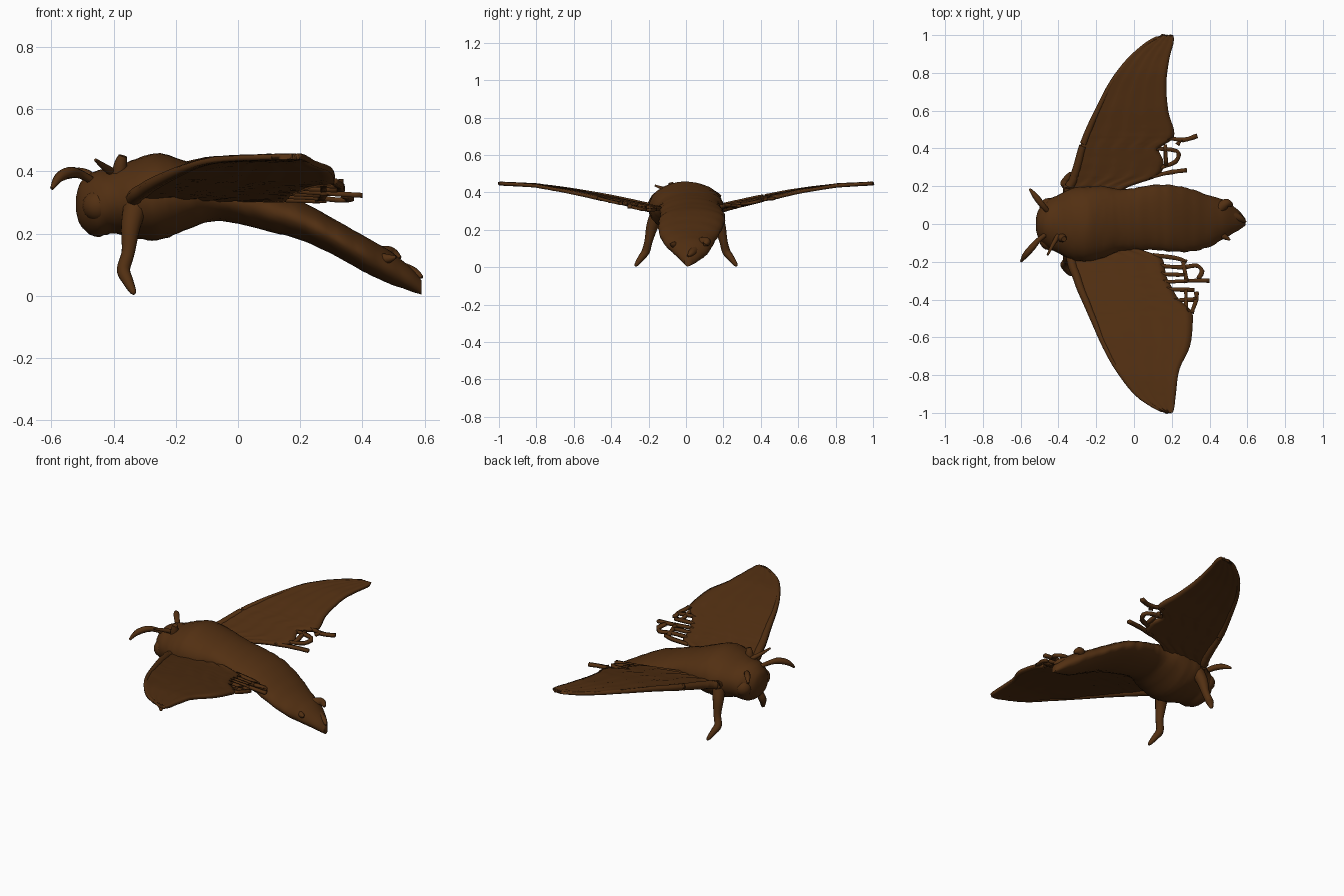
import bpy, bmesh, math, random
from mathutils import Vector

if "Cube" in bpy.data.objects:
    bpy.data.objects.remove(bpy.data.objects["Cube"])

random.seed(4)
brown = bpy.data.materials.new("dark brown")
brown.diffuse_color = (0.085, 0.029, 0.006, 1)
brown.use_nodes = True
brown.node_tree.nodes["Principled BSDF"].inputs["Base Color"].default_value = brown.diffuse_color


def finish(name, bm, solid=0):
    bmesh.ops.recalc_face_normals(bm, faces=bm.faces)
    me = bpy.data.meshes.new(name)
    bm.to_mesh(me)
    bm.free()
    me.materials.append(brown)
    ob = bpy.data.objects.new(name, me)
    bpy.context.collection.objects.link(ob)
    for p in me.polygons:
        p.use_smooth = True
    if solid:
        m = ob.modifiers.new("thickness", 'SOLIDIFY')
        m.thickness, m.offset = solid, 0
    bpy.context.view_layer.objects.active = ob
    ob.select_set(True)
    bpy.ops.object.shade_smooth_by_angle(angle=math.radians(50))
    ob.select_set(False)
    return ob


def spline(pts, steps):
    """Catmull-Rom through tuples of any length."""
    p = [pts[0]] + list(pts) + [pts[-1]]
    out = []
    for i in range(1, len(p) - 2):
        for k in range(steps):
            t = k / steps
            out.append([0.5 * (2 * b + (c - a) * t + (2 * a - 5 * b + 4 * c - d) * t * t
                               + (3 * b - a - 3 * c + d) * t ** 3)
                        for a, b, c, d in zip(*p[i - 1:i + 3])])
    return out + [list(pts[-1])]


def skin(bm, rings):
    vs = [[bm.verts.new(c) for c in r] for r in rings]
    n = len(vs[0])
    for a, b in zip(vs, vs[1:]):
        for i in range(n):
            bm.faces.new((a[i], a[(i + 1) % n], b[(i + 1) % n], b[i]))
    bm.faces.new(vs[0])
    bm.faces.new(vs[-1])


def tube(name, pts, steps=5, sides=10):
    """Tapered tube through (x, y, z, radius)."""
    path = spline(pts, steps)
    rings = []
    for i, q in enumerate(path):
        a, b = path[max(i - 1, 0)], path[min(i + 1, len(path) - 1)]
        d = (Vector(b[:3]) - Vector(a[:3])).normalized()
        u = d.cross(Vector((0.3, 0.9, 0.2))).normalized()
        v = d.cross(u)
        rings.append([Vector(q[:3]) + q[3] * (u * math.cos(t) + v * math.sin(t))
                      for t in [k * math.tau / sides for k in range(sides)]])
    bm = bmesh.new()
    skin(bm, rings)
    return finish(name, bm)


# Body: x, bottom z, top z, centre y, half width
body = [(-.52, .27, .32, 0, .025), (-.505, .225, .365, 0, .075), (-.46, .19, .40, 0, .125),
        (-.40, .20, .412, 0, .155), (-.33, .185, .44, 0, .19), (-.25, .18, .458, 0, .20),
        (-.16, .215, .43, .01, .19), (-.08, .24, .40, .02, .165), (0, .232, .375, .025, .165),
        (.1, .207, .34, .035, .172), (.2, .18, .305, .03, .175), (.3, .135, .252, .02, .165),
        (.4, .08, .195, .015, .135), (.48, .042, .15, .025, .10), (.55, .017, .095, .02, .055),
        (.59, .004, .05, .01, .018)]
rings = []
for x, lo, hi, cy, w in spline(body, 6):
    # abdomen segments and furry unevenness
    seg = 1 + (.025 * (abs(math.sin(x * math.pi / .075)) - .5) if x > -.02 else 0)
    cz, h = (lo + hi) / 2, (hi - lo) / 2
    ring = []
    for k in range(28):
        t = k * math.tau / 28
        r = seg * (1 + random.uniform(-.012, .012))
        ring.append((x, cy + w * r * math.cos(t), max(.001, cz + h * r * math.sin(t))))
    rings.append(ring)
bm = bmesh.new()
skin(bm, rings)
finish("body", bm)


# Wing height by distance from the body and position along the chord
HEIGHT = [(0, .29), (.2, .325), (.4, .368), (.6, .408), (.8, .438), (1.01, .448)]


def wing_z(x, y):
    y = abs(y)
    for (a, za), (b, zb) in zip(HEIGHT, HEIGHT[1:]):
        if y <= b:
            z = za + (zb - za) * (y - a) / (b - a)
            break
    return z - .035 * max(0, x) / .4 * max(0, 1 - y * 1.1) - .5 * max(0, -.24 - x) ** 2


def wing(name, rows, side):
    """Sheet from rows of (span, leading x, trailing x)."""
    bm = bmesh.new()
    prev = None
    for y, lead, trail in spline(rows, 4):
        line = []
        for i in range(15):
            x = lead + (trail - lead) * i / 14
            y2 = min(y, .999)
            z = wing_z(x, y2) + .004 * math.sin(i * 2.1) * (1 - .7 * y2) + random.uniform(-.001, .001)
            line.append(bm.verts.new((x, side * y2, z)))
        if prev:
            for i in range(14):
                bm.faces.new((prev[i], prev[i + 1], line[i + 1], line[i]))
        prev = line
    finish(name, bm, .018)
    # thick vein on the leading edge
    tube(name + "_front_edge",
         [(l + .012, side * min(y, .985), wing_z(l, y), .03 - .02 * min(1, y * 1.2))
          for y, l, _ in rows[:-1]], 4, 8)


left_rows = [(.13, -.35, -.10), (.19, -.355, -.05), (.22, -.34, .02), (.26, -.325, .13),
             (.33, -.305, .155), (.40, -.287, .13), (.45, -.27, .20), (.5, -.25, .21),
             (.6, -.205, .18), (.75, -.13, .17), (.87, -.04, .185), (.95, .05, .205),
             (.985, .11, .208), (1.0, .15, .2)]
right_rows = [(.12, -.34, -.05), (.14, -.35, .03), (.18, -.345, .14), (.23, -.335, .16),
              (.28, -.315, .17), (.34, -.295, .20), (.40, -.27, .235), (.46, -.245, .30),
              (.52, -.22, .31), (.65, -.165, .295), (.77, -.10, .24), (.9, 0, .22),
              (.97, .1, .212), (1.0, .17, .2)]
wing("left_wing", left_rows, 1)
wing("right_wing", right_rows, -1)


# Torn rear fringes: narrow strips that follow the wing surface
def ribbon(name, pts, width=.022):
    bm = bmesh.new()
    prev = None
    path = spline(pts, 3)
    for i, (x, y) in enumerate(path):
        a, b = path[max(i - 1, 0)], path[min(i + 1, len(path) - 1)]
        d = Vector((b[0] - a[0], b[1] - a[1], 0)).normalized()
        w = width / 2 * random.uniform(.75, 1.2)
        p = Vector((x, y, wing_z(x, y)))
        cur = [bm.verts.new(p + s * w * Vector((-d.y, d.x, 0))) for s in (-1, 1)]
        if prev:
            bm.faces.new((prev[0], prev[1], cur[1], cur[0]))
        prev = cur
    finish(name, bm, .016)


left_strips = [[(.17, .46), (.26, .445), (.335, .467)], [(.25, .45), (.23, .42)],
               [(.12, .4), (.23, .385), (.22, .33), (.14, .3)], [(.165, .42), (.17, .31)],
               [(.08, .25), (.2, .275), (.28, .285)]]
right_strips = [[(.1, -.165), (.22, -.18), (.28, -.2)],
                [(.13, -.22), (.25, -.23), (.33, -.22), (.36, -.25), (.34, -.29)],
                [(.13, -.265), (.27, -.27)], [(.13, -.31), (.3, -.3), (.4, -.3)],
                [(.17, -.345), (.32, -.35)], [(.26, -.2), (.28, -.31)],
                [(.33, -.36), (.33, -.4), (.305, -.47)], [(.2, -.405), (.33, -.4)],
                [(.275, -.34), (.275, -.47)]]
for i, s in enumerate(left_strips):
    ribbon(f"left_torn_strip_{i}", s)
for i, s in enumerate(right_strips):
    ribbon(f"right_torn_strip_{i}", s)

# Front legs
for side, name in ((1, "left"), (-1, "right")):
    tube(name + "_front_leg",
         [(-.33, side * .15, .29, .04), (-.345, side * .18, .22, .032), (-.353, side * .2, .14, .022),
          (-.368, side * .215, .085, .022), (-.355, side * .24, .05, .018),
          (-.338, side * .265, .015, .011), (-.335, side * .27, .005, .004)])
    # eyes
    bm = bmesh.new()
    bmesh.ops.create_uvsphere(bm, u_segments=16, v_segments=10, radius=.05)
    bmesh.ops.translate(bm, verts=bm.verts, vec=(-.45, side * .088, .29))
    finish(name + "_eye", bm)

# Antennae
tube("right_antenna", [(-.46, -.05, .365, .012), (-.505, -.085, .39, .014), (-.54, -.125, .397, .018),
                       (-.575, -.165, .38, .016), (-.598, -.198, .345, .006)])
tube("left_antenna", [(-.45, .06, .365, .012), (-.485, .1, .39, .016), (-.52, .145, .395, .016),
                      (-.552, .185, .38, .006)])

# Small spike, head tuft and tail tufts
tube("head_spike", [(-.40, -.06, .395, .014), (-.43, -.11, .415, .011), (-.458, -.165, .437, .005)])
tube("head_tuft", [(-.385, -.07, .37, .025), (-.378, -.075, .42, .022), (-.37, -.08, .45, .014)])
tube("tail_tuft", [(.5, .05, .09, .03), (.56, .03, .075, .02), (.592, .01, .06, .005)])
tube("tail_side_tuft", [(.45, .08, .13, .03), (.49, .11, .135, .024), (.52, .1, .12, .008)])
tube("tail_spike", [(.45, -.05, .12, .02), (.485, -.07, .12, .014), (.508, -.085, .125, .004)])
